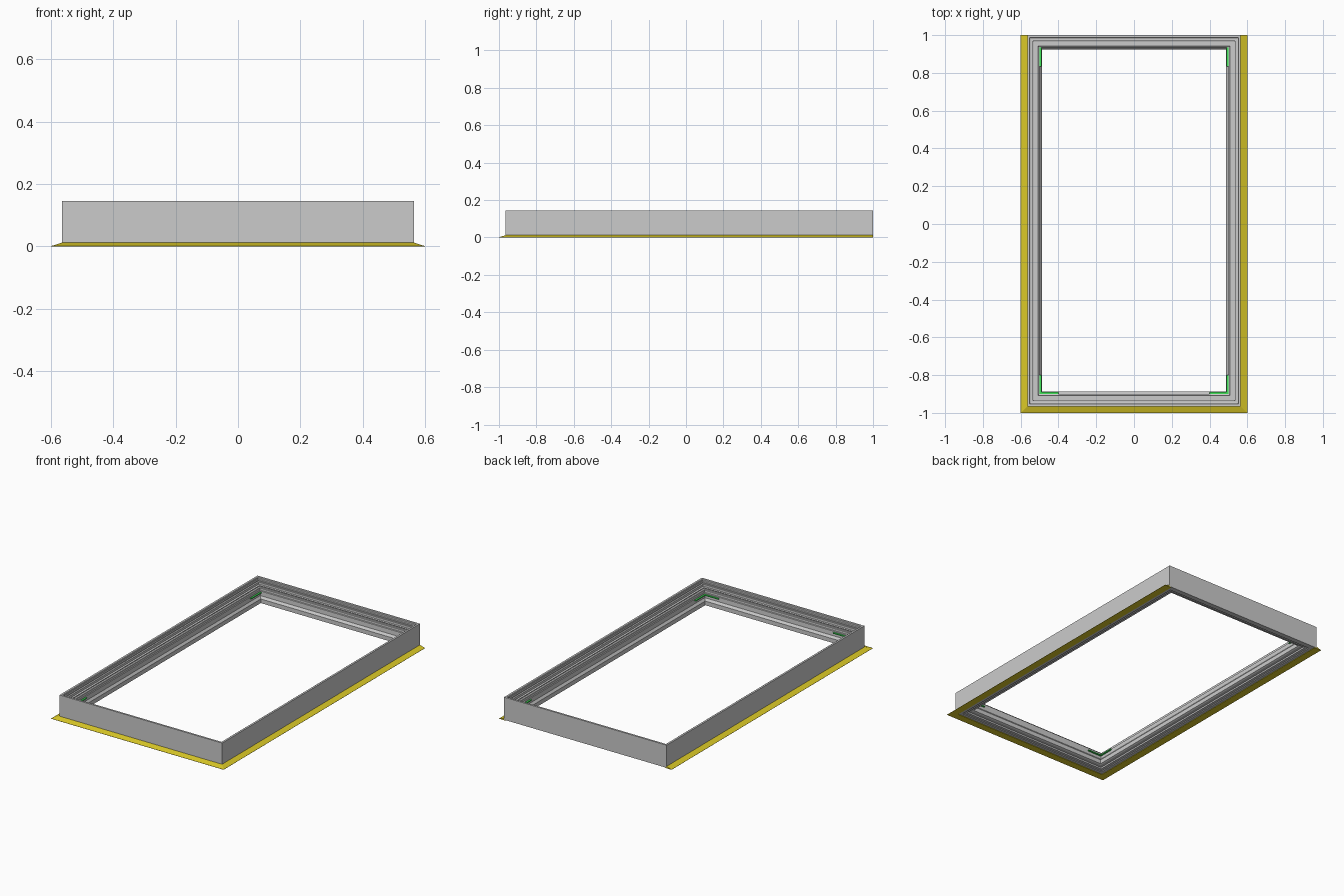
import bpy

if "Cube" in bpy.data.objects:
    bpy.data.objects.remove(bpy.data.objects["Cube"])

X0, X1, Y0, Y1 = -0.565, 0.565, -0.965, 1.0   # outer faces of the frame


def material(name, color):
    m = bpy.data.materials.new(name)
    m.diffuse_color = color
    m.use_nodes = True
    m.node_tree.nodes["Principled BSDF"].inputs["Base Color"].default_value = m.diffuse_color
    return m


def make(name, verts, faces, mat=None):
    me = bpy.data.meshes.new(name)
    me.from_pydata(verts, [], faces)
    ob = bpy.data.objects.new(name, me)
    bpy.context.collection.objects.link(ob)
    if mat:
        me.materials.append(mat)
    return ob


def sweep(name, profile, path, closed, mat=None):
    """Mitred sweep; path(d) gives the corner points at inset d."""
    rings = [[(x, y, z) for x, y in path(d)] for d, z in profile]
    m, n = len(profile), len(rings[0])
    verts = [rings[i][k] for k in range(n) for i in range(m)]
    faces = []
    for k in range(n if closed else n - 1):
        a, b = k * m, ((k + 1) % n) * m
        for i in range(m):
            j = (i + 1) % m
            faces.append((a + i, b + i, b + j, a + j))
    if not closed:
        faces += [tuple(range(m))[::-1], tuple(range((n - 1) * m, n * m))]
    return make(name, verts, faces, mat)


def loop(d):
    return [(X0 + d, Y0 + d), (X1 - d, Y0 + d), (X1 - d, Y1 - d), (X0 + d, Y1 - d)]


def u_path(d):
    return [(X0 + d, Y1), (X0 + d, Y0 + d), (X1 - d, Y0 + d), (X1 - d, Y1)]


yellow = material("yellow", (0.70, 0.58, 0.02, 1))
green = material("green", (0.05, 0.8, 0.1, 1))

# outer cladding wall with stepped inner lip
sweep("outer_casing", [(0, 0.003), (0, 0.145), (0.012, 0.145), (0.015, 0.142),
                       (0.015, 0.132), (0.020, 0.130), (0.020, 0.003)], loop, True)

# stepped inner frame with sloped lower reveal and recessed underside
sweep("inner_frame", [(0.020, 0.003), (0.020, 0.124), (0.030, 0.124), (0.030, 0.110),
                      (0.034, 0.108), (0.058, 0.108), (0.060, 0.106), (0.060, 0.092),
                      (0.065, 0.090), (0.066, 0.062), (0.077, 0.048), (0.077, 0.022),
                      (0.068, 0.018), (0.050, 0.018), (0.050, 0.008), (0.032, 0.008),
                      (0.032, 0.003)], loop, True)

# thin gasket ridge on the inner ledge
sweep("gasket", [(0.043, 0.107), (0.043, 0.112), (0.047, 0.112), (0.047, 0.107)], loop, True)

# sloped flange along left, front and right
sweep("flange", [(-0.035, 0), (-0.035, 0.001), (0.0, 0.012), (0.003, 0.012),
                 (0.003, 0.003), (0.012, 0.003), (0.012, 0)], u_path, False, yellow)

# green L-shaped corner brackets on the reveal
a, b, L, z0, z1 = 0.066, 0.076, 0.10, 0.080, 0.086
for sx, xname in ((-1, "left"), (1, "right")):
    for sy, yname in ((-1, "front"), (1, "back")):
        cy = abs(Y0) if sy < 0 else Y1
        pts = [(a, a), (a + L, a), (a + L, b), (b, b), (b, a + L), (a, a + L)]
        if sy > 0:
            pts = [(a, a), (b, a), (b, a + L), (a, a + L)]
        outline = [(sx * (X1 - p), sy * (cy - q)) for p, q in pts]
        if sx * sy < 0:
            outline.reverse()
        n = len(outline)
        verts = [(x, y, z) for z in (z0, z1) for x, y in outline]
        faces = [tuple(range(n))[::-1], tuple(range(n, 2 * n))]
        faces += [(i, (i + 1) % n, n + (i + 1) % n, n + i) for i in range(n)]
        make(f"{yname}_{xname}_bracket", verts, faces, green)

# consistent outward normals
import bmesh
for ob in bpy.context.collection.objects:
    bm = bmesh.new()
    bm.from_mesh(ob.data)
    bmesh.ops.recalc_face_normals(bm, faces=bm.faces)
    bm.to_mesh(ob.data)
    bm.free()
